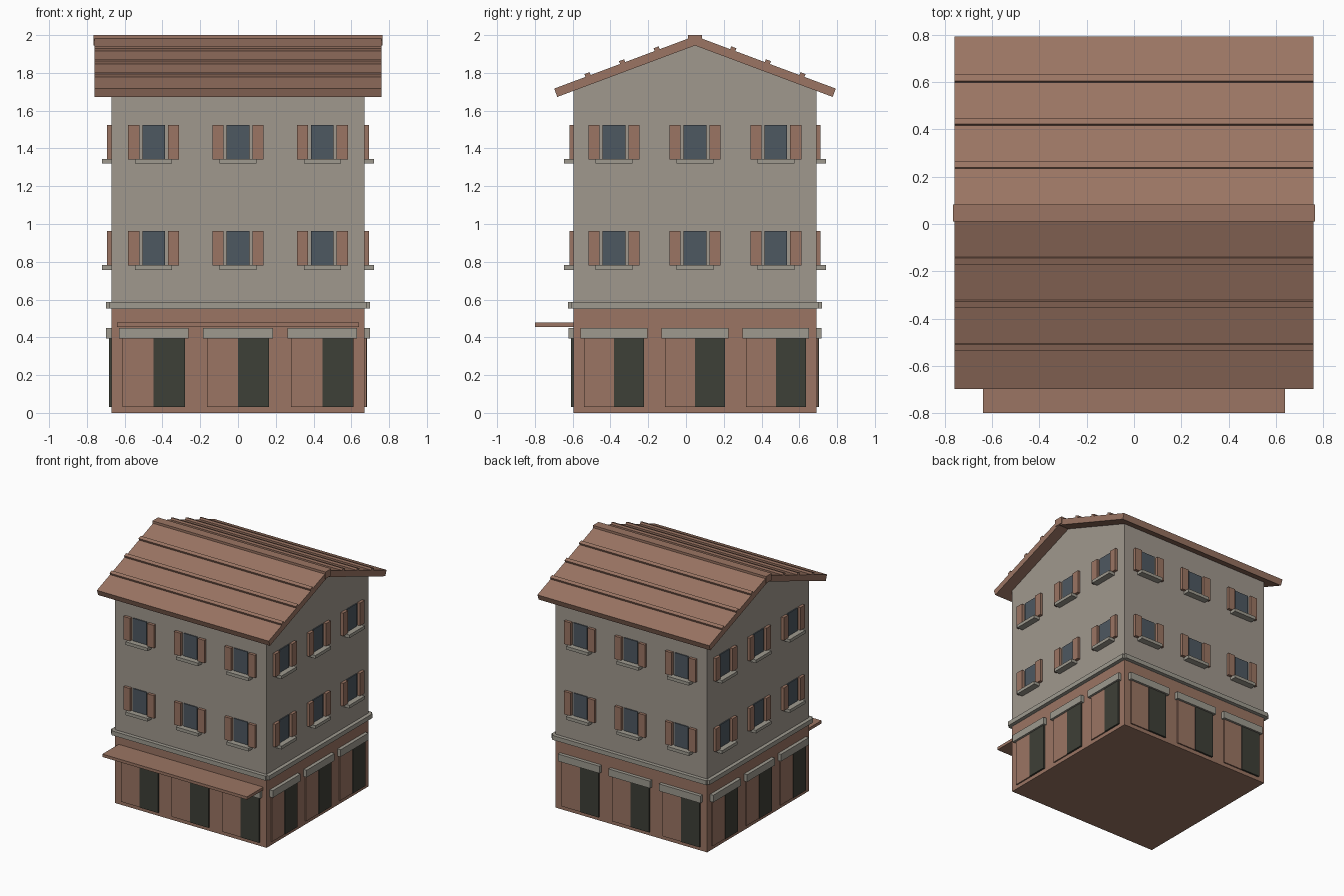
import bpy, bmesh, math
from mathutils import Matrix, Vector

cube = bpy.data.objects.get("Cube")
if cube:
    bpy.data.objects.remove(cube, do_unlink=True)


def material(name, r, g, b):
    m = bpy.data.materials.new(name)
    m.use_nodes = True
    m.diffuse_color = (r, g, b, 1)
    m.node_tree.nodes["Principled BSDF"].inputs["Base Color"].default_value = (r, g, b, 1)
    return m


TERRACOTTA = material("terracotta", 0.328, 0.178, 0.125)
PLASTER = material("plaster", 0.352, 0.314, 0.270)
STONE = material("stone", 0.342, 0.323, 0.275)
GLASS = material("window glass", 0.076, 0.098, 0.120)
DOOR = material("dark door", 0.048, 0.050, 0.038)

YC = 0.0475            # building centre in y
HX, HY = 0.67, 0.6425  # half sizes of the walls
CENTRE = Matrix.Translation((0, YC, 0))


def finish(name, bm, mat, matrix):
    bmesh.ops.transform(bm, matrix=matrix, verts=bm.verts)
    bmesh.ops.recalc_face_normals(bm, faces=bm.faces)
    mesh = bpy.data.meshes.new(name)
    bm.to_mesh(mesh)
    bm.free()
    mesh.materials.append(mat)
    obj = bpy.data.objects.new(name, mesh)
    bpy.context.collection.objects.link(obj)
    return obj


def box(name, x, y, z, mat, matrix=CENTRE):
    """Box from (min, max) pairs on each axis."""
    bm = bmesh.new()
    size = [b - a for a, b in (x, y, z)]
    mid = Vector([(a + b) / 2 for a, b in (x, y, z)])
    bmesh.ops.create_cube(bm, size=1, matrix=Matrix.Translation(mid) @ Matrix.Diagonal((*size, 1)))
    return finish(name, bm, mat, matrix)


def prism(name, profile, half, mat):
    """Extrude a (y, z) profile along x."""
    bm = bmesh.new()
    face = bm.faces.new([bm.verts.new((-half, y, z)) for y, z in profile])
    new = bmesh.ops.extrude_face_region(bm, geom=[face])["geom"]
    verts = [v for v in new if isinstance(v, bmesh.types.BMVert)]
    bmesh.ops.translate(bm, vec=(2 * half, 0, 0), verts=verts)
    return finish(name, bm, mat, CENTRE)


# Walls
WALL_TOP, APEX = 1.705, 1.945
box("ground_floor", (-HX, HX), (-HY, HY), (0, 0.55), TERRACOTTA)
box("upper_walls", (-HX, HX), (-HY, HY), (0.55, WALL_TOP), PLASTER)
prism("gable", [(-HY, WALL_TOP), (HY, WALL_TOP), (0, APEX)], HX, PLASTER)

# Roof: two sloped slabs, battens and a ridge cap
slope = math.atan2(APEX - WALL_TOP, HY)
c, s = math.cos(slope), math.sin(slope)
THICK, LENGTH, ROOF_X = 0.047, 0.778, 0.76
for side, label in ((-1, "front"), (1, "back")):
    eave = (side * LENGTH * c, APEX - LENGTH * s)
    prism(f"{label}_roof", [(0, APEX), eave,
                            (eave[0] + side * THICK * s, eave[1] + THICK * c),
                            (0, APEX + THICK / c)], ROOF_X, TERRACOTTA)
    for i in range(3):
        along = (0.2 + 0.183 * i) / c
        tilt = CENTRE @ Matrix.Translation((0, 0, APEX + THICK / c)) @ Matrix.Rotation(-side * slope, 4, "X")
        mid = side * along
        box(f"{label}_roof_batten_{i + 1}", (-ROOF_X, ROOF_X), (mid - 0.0145, mid + 0.0145),
            (-0.01, 0.016), TERRACOTTA, tilt)
box("ridge_cap", (-0.766, 0.766), (-0.036, 0.036), (APEX, 2.0), TERRACOTTA)

# Openings and trim, repeated on all four walls
for k, label in enumerate(("front", "left", "back", "right")):
    turn = CENTRE @ Matrix.Rotation(k * math.pi / 2, 4, "Z")
    half, depth = (HX, HY) if k % 2 == 0 else (HY, HX)
    pitch = 2 * half / 3

    def plate(part, x, out, z, mat):
        box(f"{label}_{part}", x, (-depth - out, -depth + 0.005), z, mat, turn)

    plate("string_course", (-half - 0.012, half + 0.012), 0.03, (0.552, 0.587), STONE)
    for col in (-1, 0, 1):
        u = col * pitch
        n = col + 2
        # Shop door with a fixed panel and a shutter housing above
        w = 0.37 * pitch
        plate(f"door_panel_{n}", (u - w, u), 0.01, (0.03, 0.395), TERRACOTTA)
        plate(f"door_{n}", (u, u + w), 0.014, (0.03, 0.395), DOOR)
        h = 0.412 * pitch
        plate(f"door_header_{n}", (u - h, u + h), 0.028, (0.393, 0.45), STONE)
        # Windows on both upper floors
        for floor, z0 in (("lower", 0.78), ("upper", 1.342)):
            z = (z0, z0 + 0.183)
            plate(f"{floor}_window_{n}", (u - 0.06, u + 0.06), 0.008, z, GLASS)
            for sgn, hand in ((-1, "a"), (1, "b")):
                edges = sorted((u + sgn * 0.076, u + sgn * 0.135))
                plate(f"{floor}_shutter_{n}{hand}", edges, 0.023, z, TERRACOTTA)
            plate(f"{floor}_sill_{n}", (u - 0.098, u + 0.098), 0.051, (z0 - 0.023, z0 + 0.002), STONE)

# Flat awning over the front doors
box("awning", (-0.64, 0.64), (-0.8 - YC, -HY + 0.005), (0.455, 0.478), TERRACOTTA)
